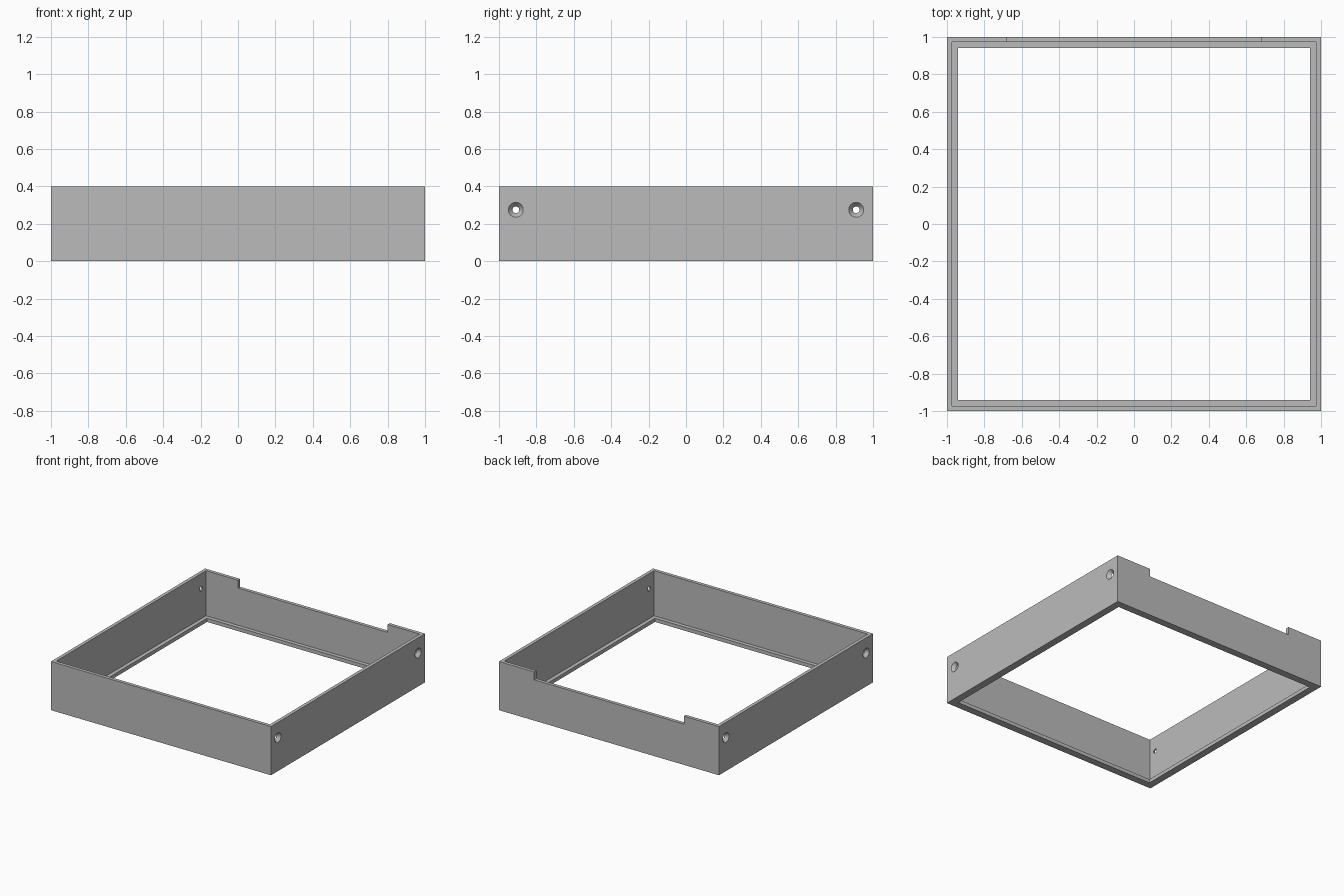
import bpy
import math

default = bpy.data.objects.get("Cube")
if default:
    bpy.data.objects.remove(default, do_unlink=True)

HEIGHT = 0.4
INNER = 0.972      # half width of the cavity
OPENING = 0.94     # half width of the bottom opening
LIP = 0.03         # thickness of the bottom lip

grey = bpy.data.materials.new("plain grey")
grey.use_nodes = True
colour = (0.5, 0.5, 0.5, 1)
grey.diffuse_color = colour
grey.node_tree.nodes["Principled BSDF"].inputs["Base Color"].default_value = colour


def box(name, low, high):
    centre = [(a + b) / 2 for a, b in zip(low, high)]
    bpy.ops.mesh.primitive_cube_add(size=1, location=centre)
    obj = bpy.context.object
    obj.name = name
    obj.scale = [b - a for a, b in zip(low, high)]
    bpy.ops.object.transform_apply(location=True, rotation=True, scale=True)
    obj.data.materials.append(grey)
    return obj


def cut(target, cutter):
    cutter.hide_render = True
    mod = target.modifiers.new("cut", 'BOOLEAN')
    mod.operation = 'DIFFERENCE'
    mod.solver = 'EXACT'
    mod.object = cutter
    bpy.context.view_layer.objects.active = target
    bpy.ops.object.modifier_apply(modifier=mod.name)
    bpy.data.objects.remove(cutter, do_unlink=True)


# Square frame with thin walls and an inward lip at the bottom
frame = box("frame", (-1, -1, 0), (1, 1, HEIGHT))
cut(frame, box("cavity", (-INNER, -INNER, LIP), (INNER, INNER, 1)))
cut(frame, box("opening", (-OPENING, -OPENING, -1), (OPENING, OPENING, 1)))

# Shallow notch in the top of the back wall
cut(frame, box("notch", (-0.68, 0.9, HEIGHT - 0.065), (0.68, 1.1, 1)))

# Countersunk screw holes, two in each side wall
for side in (-1, 1):
    for y in (-0.91, 0.91):
        bpy.ops.mesh.primitive_cone_add(
            vertices=32, radius1=0.01, radius2=0.048, depth=0.048,
            location=(side * 0.986, y, 0.275),
            rotation=(0, side * math.pi / 2, 0))
        hole = bpy.context.object
        hole.data.materials.append(grey)
        cut(frame, hole)

# Smooth hole walls, crisp frame edges
bpy.ops.object.select_all(action='DESELECT')
frame.select_set(True)
bpy.context.view_layer.objects.active = frame
bpy.ops.object.shade_smooth_by_angle(angle=math.radians(30))
